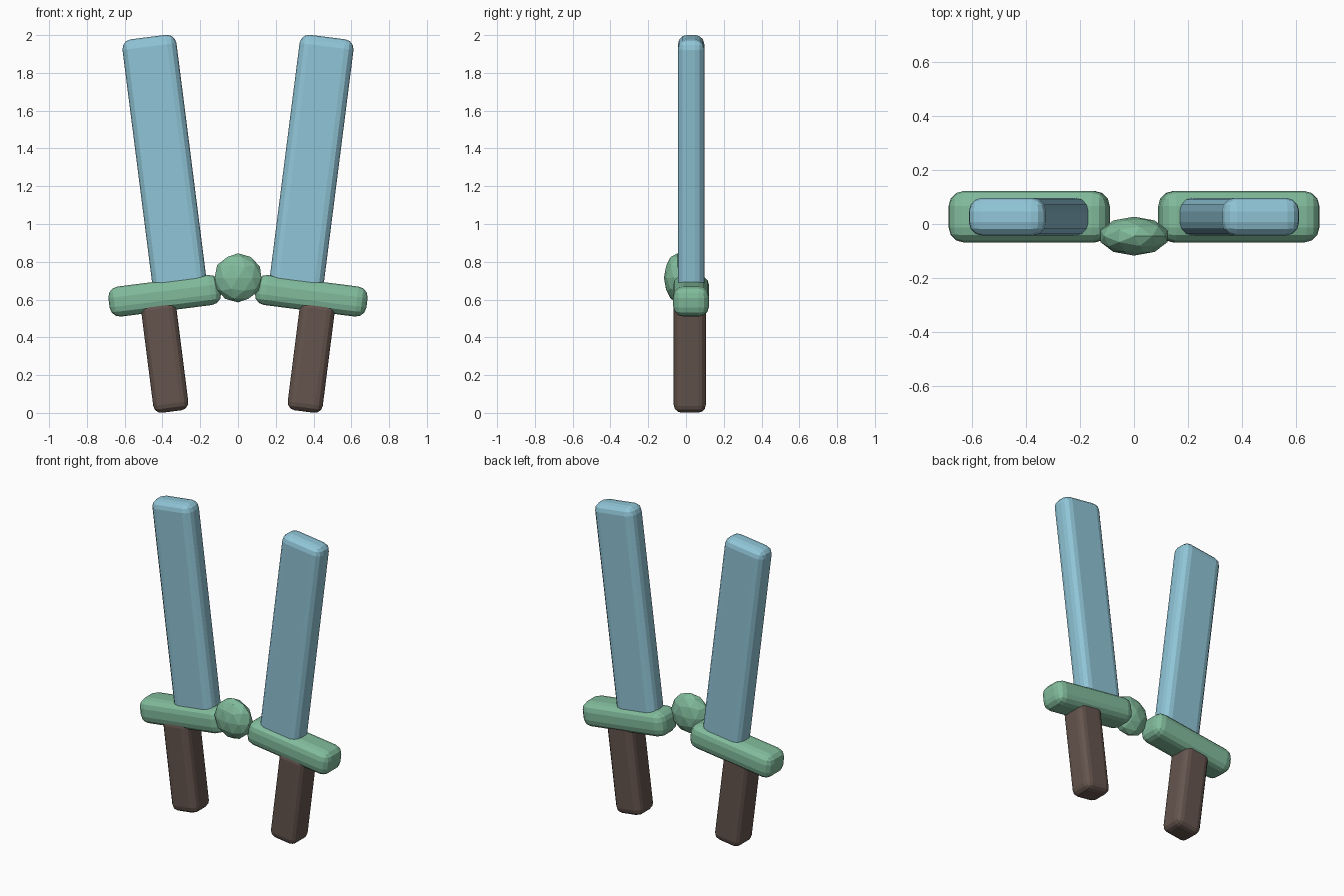
import bpy, math
from mathutils import Matrix

if "Cube" in bpy.data.objects:
    bpy.data.objects.remove(bpy.data.objects["Cube"])

TILT = math.radians(7.25)


def material(name, rgb):
    m = bpy.data.materials.new(name)
    m.diffuse_color = (*rgb, 1)
    m.use_nodes = True
    m.node_tree.nodes["Principled BSDF"].inputs["Base Color"].default_value = m.diffuse_color
    return m


BLUE = material("blade_blue", (0.28, 0.56, 0.68))
GREEN = material("guard_green", (0.22, 0.50, 0.33))
BROWN = material("grip_brown", (0.13, 0.09, 0.075))


def rounded_bar(name, side, y, z, size, bevel, mat):
    """Bevelled bar leaning outward; side is -1 (left) or 1 (right)."""
    bpy.ops.mesh.primitive_cube_add(size=1)
    ob = bpy.context.object
    ob.name = name
    ob.data.transform(Matrix.Diagonal((*size, 1)))
    ob.location = (side * 0.388, y, z)
    ob.rotation_euler = (0, side * TILT, 0)
    mod = ob.modifiers.new("round_edges", "BEVEL")
    mod.width = bevel
    mod.segments = 3
    ob.data.materials.append(mat)


# Two mirrored swords
for label, side in (("left", -1), ("right", 1)):
    rounded_bar(label + "_blade", side, 0.027, 1.305, (0.288, 0.14, 1.38), 0.05, BLUE)
    rounded_bar(label + "_guard", side, 0.027, 0.62, (0.595, 0.19, 0.16), 0.055, GREEN)
    rounded_bar(label + "_grip", side, 0.02, 0.30, (0.187, 0.17, 0.59), 0.042, BROWN)

# Faceted gem joining the guards
bpy.ops.mesh.primitive_ico_sphere_add(subdivisions=2, radius=1)
gem = bpy.context.object
gem.name = "centre_gem"
gem.data.transform(Matrix.Diagonal((0.13, 0.072, 0.13, 1)))
gem.location = (0, -0.045, 0.715)
gem.data.materials.append(GREEN)
